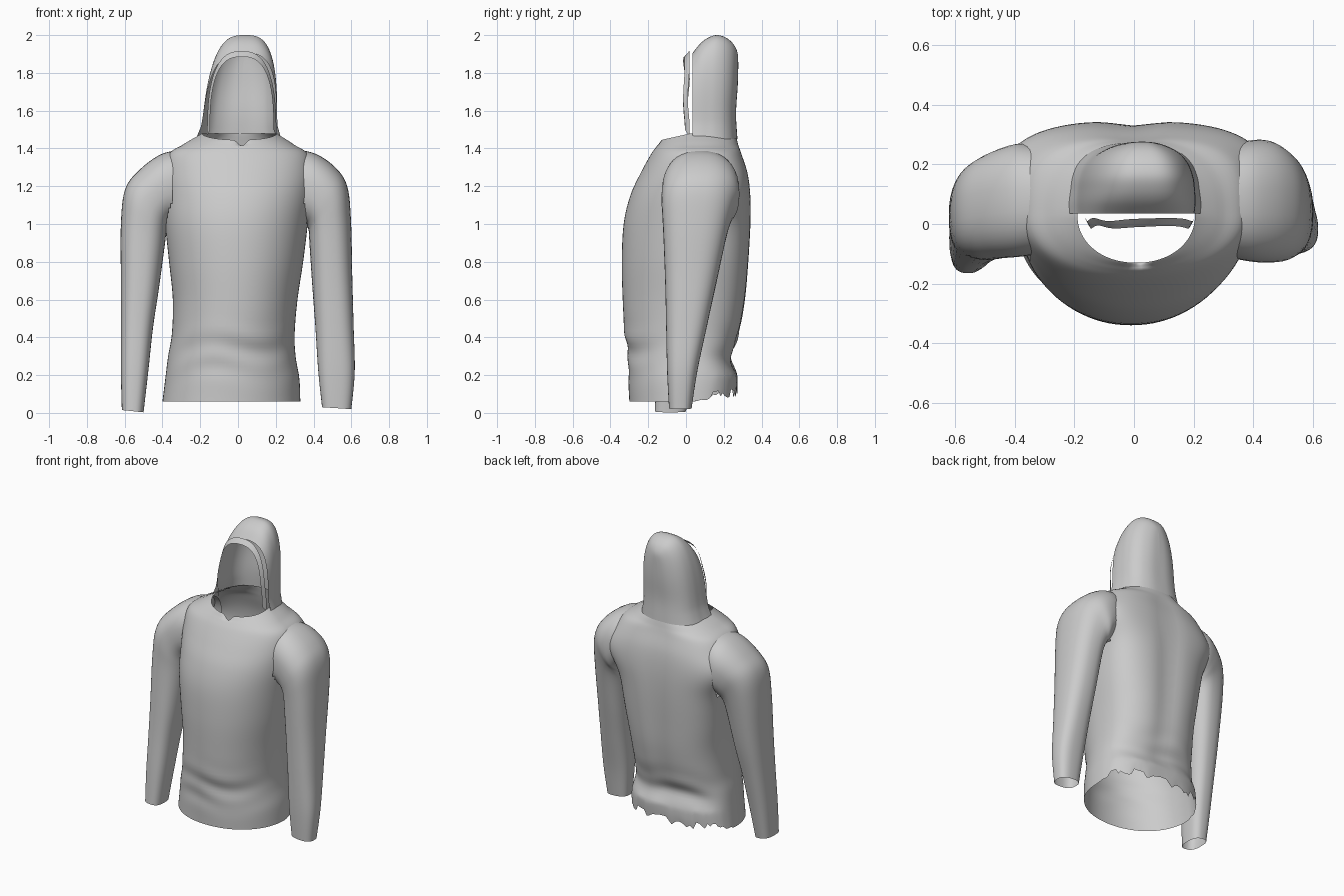
import bpy, bmesh, math, random
from mathutils import Vector
random.seed(4)


def spline(keys, t):
    """Catmull-Rom through tuples of numbers, t in 0..1."""
    n = len(keys) - 1
    i = min(int(t * n), n - 1)
    f = t * n - i
    a, b, c, d = (keys[max(0, min(n, i + k))] for k in (-1, 0, 1, 2))
    return [0.5 * (2 * q + (r - p) * f + (2 * p - 5 * q + 4 * r - s) * f * f
                   + (3 * q - p - 3 * r + s) * f ** 3) for p, q, r, s in zip(a, b, c, d)]


def spow(v, e):
    return math.copysign(abs(v) ** e, v)


def sheet(name, keys, point, rows, cols, closed, keep=None):
    """Loft cross-sections made by point(params, u, t) into one open cloth surface."""
    bm = bmesh.new()
    grid = []
    for i in range(rows + 1):
        t = i / rows
        p = spline(keys, t)
        grid.append([bm.verts.new(point(p, j / cols, t))
                     for j in range(cols if closed else cols + 1)])
    for r0, r1 in zip(grid, grid[1:]):
        for j in range(cols):
            k = (j + 1) % len(r0)
            bm.faces.new((r0[j], r0[k], r1[k], r1[j]))
    if keep:
        gone = [f for f in bm.faces if not keep(f.calc_center_median())]
        bmesh.ops.delete(bm, geom=gone, context='FACES')
    bmesh.ops.remove_doubles(bm, verts=bm.verts, dist=0.0005)
    bmesh.ops.recalc_face_normals(bm, faces=bm.faces)
    for f in bm.faces:
        f.smooth = True
    me = bpy.data.meshes.new(name)
    bm.to_mesh(me)
    bm.free()
    ob = bpy.data.objects.new(name, me)
    bpy.context.collection.objects.link(ob)
    return ob


# Torso: z, left x, right x, front y, back y, back squareness
torso = [(0.06, -0.40, 0.33, -0.30, 0.27, 2.6), (0.18, -0.385, 0.325, -0.305, 0.275, 2.6),
         (0.30, -0.37, 0.305, -0.305, 0.245, 2.6), (0.42, -0.35, 0.30, -0.325, 0.285, 2.6),
         (0.60, -0.345, 0.315, -0.335, 0.318, 2.7), (0.80, -0.365, 0.345, -0.34, 0.335, 2.9),
         (1.00, -0.385, 0.37, -0.33, 0.345, 3.1), (1.15, -0.385, 0.39, -0.295, 0.343, 3.2),
         (1.27, -0.385, 0.395, -0.24, 0.328, 3.2), (1.37, -0.365, 0.37, -0.185, 0.297, 3.0),
         (1.42, -0.29, 0.295, -0.15, 0.28, 2.5), (1.465, -0.19, 0.205, -0.13, 0.262, 2.2)]
hem_noise = [random.uniform(0, 0.055) for _ in range(96)]


def torso_point(p, u, t):
    z, x0, x1, yf, yb, sq = p
    a = 2 * math.pi * u
    c, s = math.cos(a), math.sin(a)
    e = 2 / sq if s > 0 else 2 / 2.1
    mid = 0.03
    x = (x0 + x1) / 2 + (x1 - x0) / 2 * spow(c, e)
    y = mid + spow(s, e) * ((yb - mid) if s > 0 else (mid - yf))
    # broad shoulder blades, spine groove, slanted waist folds
    if s > 0:
        x *= 1 + 0.2 * math.exp(-((z - 1.18) / 0.12) ** 2) * min(1, 2 * s)
        y -= 0.016 * math.exp(-(x / 0.08) ** 2) * math.sin(math.pi * t)
    fold = math.exp(-((z - 0.32) / 0.12) ** 2)
    y += 0.006 * fold * math.sin(40 * z - 6 * x + 2 * math.sin(9 * x)) * abs(s)
    # ragged back hem
    if t < 0.12 and s > 0:
        z += (1 - t / 0.12) * min(1, 2 * s) * (0.015 + hem_noise[round(u * 96)])
    # neckline dips to a small notch in front
    if t > 0.9:
        k = (t - 0.9) / 0.1
        z += k * (0.015 - 0.035 * max(0, -s))
        z -= k * 0.045 * max(0, 1 - abs(x - 0.02) / 0.035) * (s < 0)
    return Vector((x, y, z))


def outside_armhole(c):
    return abs(c.x) < 0.32 or ((c.y - 0.07) / 0.19) ** 2 + ((c.z - 1.17) / 0.2) ** 2 > 1


sheet("torso", torso, torso_point, 64, 96, True, outside_armhole)

# Sleeves: inner x, inner z, outer x, outer z, front y, back y
right = [(0.31, 1.00, 0.30, 1.395, -0.11, 0.26), (0.36, 0.99, 0.41, 1.372, -0.125, 0.28),
         (0.373, 0.97, 0.515, 1.30, -0.13, 0.28), (0.376, 0.94, 0.578, 1.20, -0.127, 0.25),
         (0.38, 0.87, 0.598, 1.02, -0.12, 0.215), (0.395, 0.65, 0.605, 0.72, -0.11, 0.16),
         (0.41, 0.45, 0.612, 0.46, -0.105, 0.11), (0.425, 0.22, 0.618, 0.22, -0.10, 0.06),
         (0.445, 0.03, 0.60, 0.02, -0.09, 0.03)]
left = [(-0.31, 1.02, -0.30, 1.395, -0.10, 0.26), (-0.36, 1.01, -0.41, 1.368, -0.11, 0.27),
        (-0.373, 0.99, -0.52, 1.288, -0.115, 0.25), (-0.38, 0.95, -0.597, 1.185, -0.12, 0.22),
        (-0.39, 0.87, -0.62, 1.00, -0.12, 0.19), (-0.42, 0.65, -0.62, 0.70, -0.13, 0.14),
        (-0.45, 0.45, -0.62, 0.46, -0.14, 0.09), (-0.475, 0.22, -0.62, 0.22, -0.155, 0.04),
        (-0.50, 0.003, -0.615, 0.015, -0.165, 0.0)]


def sleeve_point(p, u, t):
    xi, zi, xo, zo, yf, yb = p
    a = 2 * math.pi * u
    e = 0.85 - 0.1 * t
    c, s = spow(math.cos(a), e), spow(math.sin(a), e)
    return Vector(((xi + xo) / 2 + (xo - xi) / 2 * c,
                   (yf + yb) / 2 + (yb - yf) / 2 * s,
                   (zi + zo) / 2 + (zo - zi) / 2 * c))


sheet("right_sleeve", right, sleeve_point, 48, 40, True)
sheet("left_sleeve", left, sleeve_point, 48, 40, True)

# Hood: arches from the face opening to the back: y, half width, top z, base z
hood = [(0.035, 0.192, 1.905, 1.46), (0.075, 0.195, 1.955, 1.455), (0.115, 0.193, 1.985, 1.45),
        (0.16, 0.187, 2.0, 1.45), (0.205, 0.17, 1.99, 1.45), (0.24, 0.14, 1.965, 1.45),
        (0.262, 0.10, 1.935, 1.45), (0.274, 0.055, 1.90, 1.45), (0.277, 0.0, 1.85, 1.45)]


def hood_point(p, u, t):
    y, w, top, base = p
    c, s = math.cos(math.pi * u), math.sin(math.pi * u)
    z = base + (top - base) * spow(s, 0.7)
    lean = 0.034 * max(0, (z - 1.45) / 0.55)      # hood tips slightly sideways
    flare = 0.03 * (1 - 0.5 * t) * math.exp(-max(0, z - base) / 0.05)   # spreads onto the shoulders
    x = 0.003 + lean + (w + flare * w / 0.19) * spow(c, 0.66)
    # tucks in a little at the nape
    nape = 0.012 * t * math.exp(-((z - 1.58) / 0.13) ** 2)
    return Vector((x, y - nape, z))


sheet("hood", hood, hood_point, 40, 64, False)

# Loose face-opening trim standing just ahead of the hood
trim = [(0.015, 0.183, 1.915, 1.47), (0.002, 0.176, 1.90, 1.48), (-0.01, 0.168, 1.885, 1.50)]


def trim_point(p, u, t):
    y, w, top, base = p
    c, s = math.cos(math.pi * u), math.sin(math.pi * u)
    z = base + (top - base) * spow(s, 0.75)
    return Vector((0.02 + w * spow(c, 0.75), y + 0.005 * math.sin(20 * z + 3 * c), z))


sheet("hood_trim", trim, trim_point, 4, 56, False)
